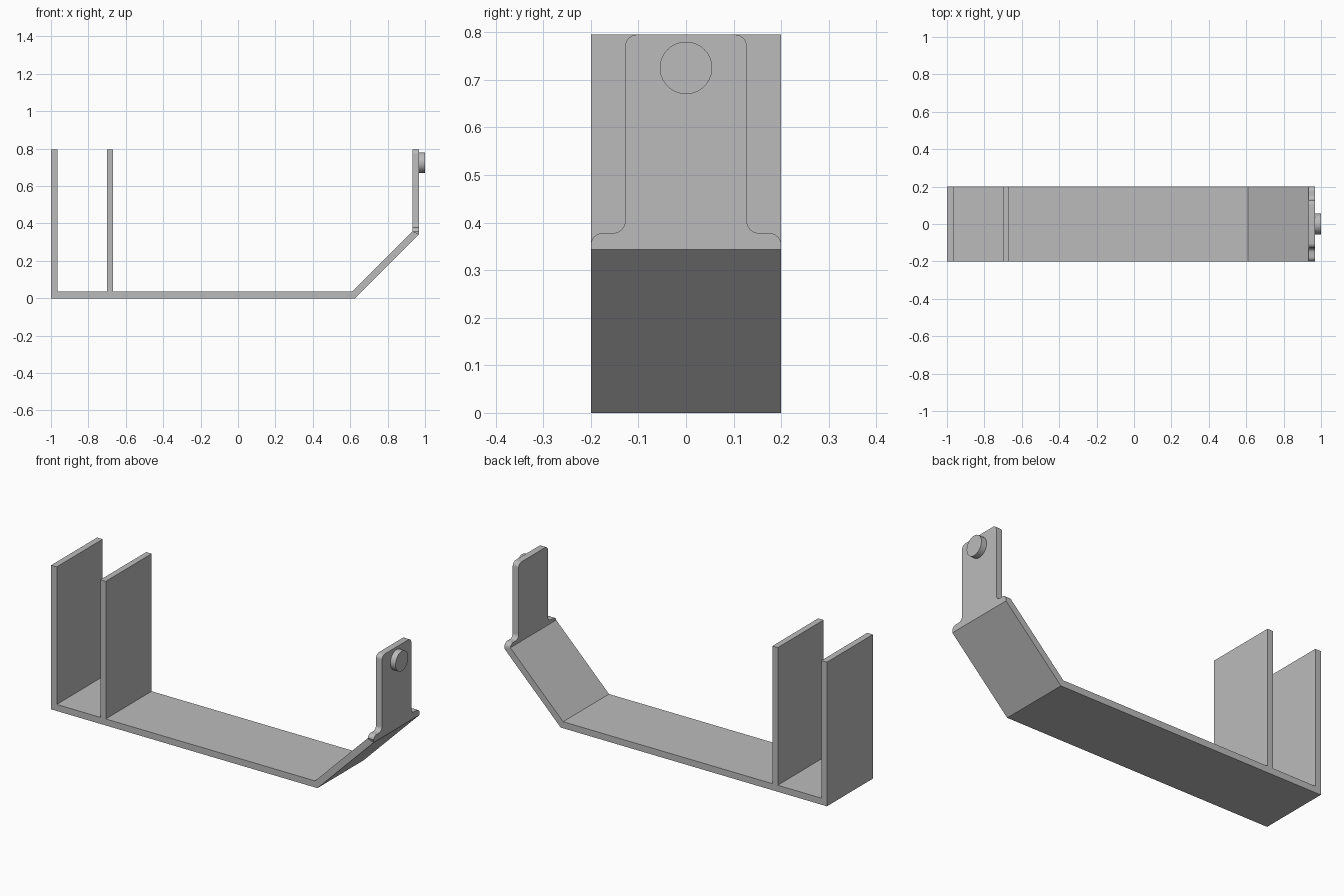
import bpy
import bmesh
from math import sin, cos, pi
from mathutils import Vector

cube = bpy.data.objects.get("Cube")
if cube:
    bpy.data.objects.remove(cube)

HALF = 0.2       # half the strip width
THICK = 0.036    # sheet thickness
TOP = 0.795      # height of every upright
FACE = 0.968     # outer face of the tab
BEND = 0.625     # where the ramp leaves the floor
SEAM = FACE - BEND             # outer height of the upper bend
SEAM_IN = SEAM + 0.415 * THICK # inner height of the upper bend

grey = bpy.data.materials.new("plain grey")
grey.use_nodes = True
grey.diffuse_color = (0.5, 0.5, 0.5, 1)
grey.node_tree.nodes["Principled BSDF"].inputs["Base Color"].default_value = grey.diffuse_color


def prism(name, outline, offset, drop_face=None, adjust=None):
    """Extrude a closed outline by offset into a solid."""
    bm = bmesh.new()
    face = bm.faces.new([bm.verts.new(p) for p in outline])
    ext = bmesh.ops.extrude_face_region(bm, geom=[face], use_keep_orig=True)
    moved = [v for v in ext["geom"] if isinstance(v, bmesh.types.BMVert)]
    bmesh.ops.translate(bm, vec=Vector(offset), verts=moved)
    if adjust:
        adjust(bm)
    bmesh.ops.recalc_face_normals(bm, faces=bm.faces)
    if drop_face:
        doomed = [f for f in bm.faces if drop_face(f)]
        bmesh.ops.delete(bm, geom=doomed, context="FACES_ONLY")
    mesh = bpy.data.meshes.new(name)
    bm.to_mesh(mesh)
    bm.free()
    mesh.materials.append(grey)
    obj = bpy.data.objects.new(name, mesh)
    bpy.context.collection.objects.link(obj)
    return obj


def arc(cy, cz, r, start, end, steps=8):
    angles = [start + (end - start) * i / steps for i in range(steps + 1)]
    return [(cy + r * cos(a), cz + r * sin(a)) for a in angles]


def smooth(obj):
    bpy.ops.object.select_all(action="DESELECT")
    obj.select_set(True)
    bpy.context.view_layer.objects.active = obj
    bpy.ops.object.shade_smooth_by_angle(angle=pi / 6)


# Floor, two uprights and ramp as one bent profile
inner = FACE - THICK
profile = [(-1, 0), (BEND, 0), (FACE, SEAM), (inner, SEAM_IN),
           (inner - SEAM_IN + THICK, THICK),
           (-0.667, THICK), (-0.667, TOP), (-0.7, TOP), (-0.7, THICK),
           (-0.966, THICK), (-0.966, TOP), (-1, TOP)]
prism("bracket_body", [(x, -HALF, z) for x, z in profile], (0, 2 * HALF, 0),
      drop_face=lambda f: all(v.co.x > inner - 0.01 for v in f.verts))


# Narrow end tab with rounded shoulders, fillets and corners
def mitre_bottom(bm):
    for v in bm.verts:
        if v.co.x < FACE - THICK / 2:
            v.co.z = max(v.co.z, SEAM_IN)


SHOULDER, NECK, R = 0.378, 0.128, 0.025
side = [(HALF, SEAM)]
side += arc(HALF - R, SHOULDER - R, R, 0, pi / 2)
side += arc(NECK + R, SHOULDER + R, R, -pi / 2, -pi)
side += arc(NECK - R, TOP - R, R, 0, pi / 2)
outline = side + [(-y, z) for y, z in reversed(side)]
tab = prism("end_tab", [(FACE, y, z) for y, z in outline], (-THICK, 0, 0),
            drop_face=lambda f: all(v.co.z < SEAM_IN + 0.001 for v in f.verts)
            and max(abs(v.co.y) for v in f.verts) - min(v.co.y for v in f.verts) > HALF,
            adjust=mitre_bottom)
smooth(tab)

# Round stud on the outside of the tab
circle = arc(0, 0.725, 0.055, 0, 2 * pi, 48)[:-1]
stud = prism("round_stud", [(FACE, y, z) for y, z in circle], (1 - FACE, 0, 0))
smooth(stud)
